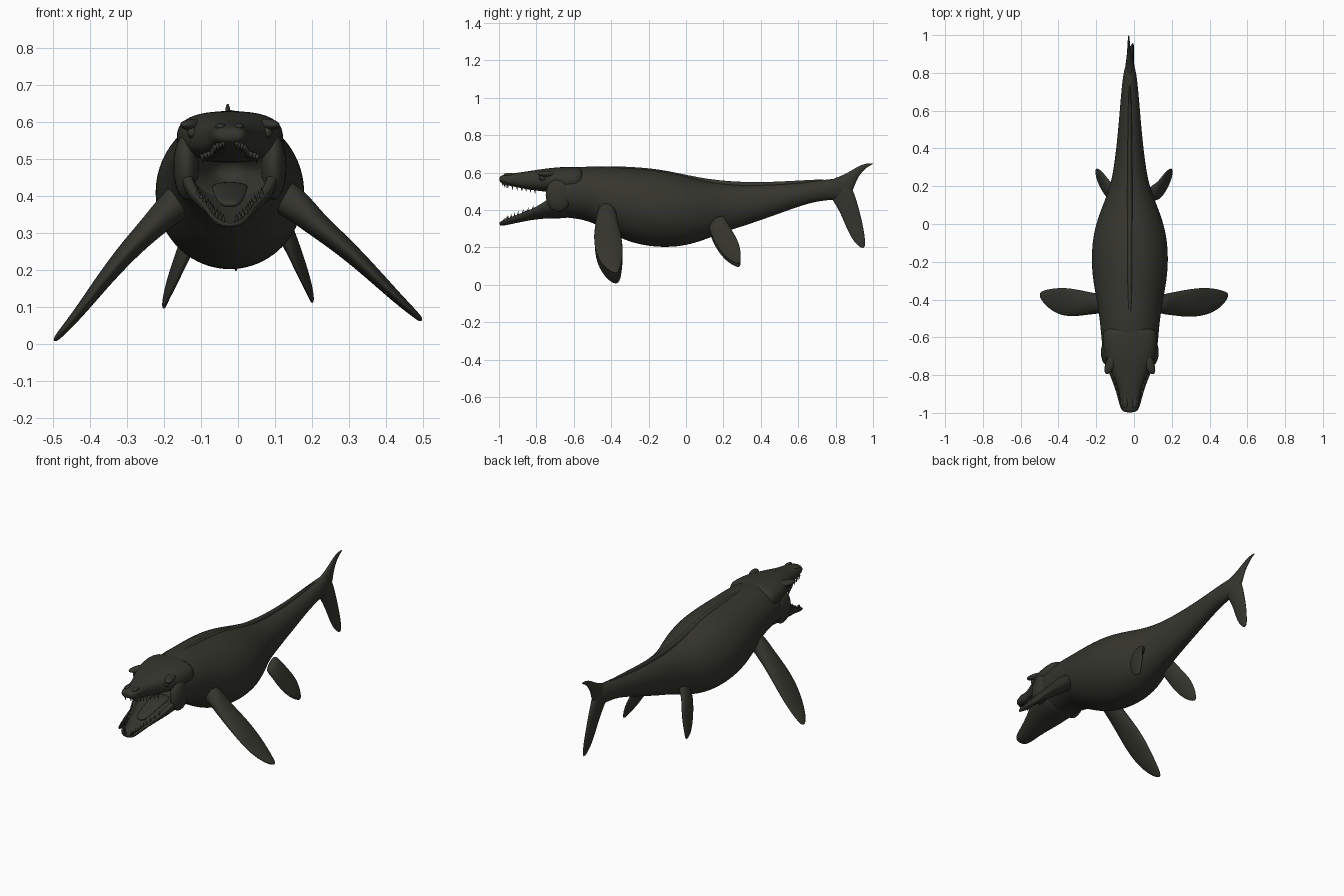
import bpy, bmesh, math
from mathutils import Vector as V

cube = bpy.data.objects.get("Cube")
if cube:
    bpy.data.objects.remove(cube)

skin = bpy.data.materials.new("dark olive skin")
skin.use_nodes = True
skin.diffuse_color = (0.036, 0.036, 0.027, 1)
bsdf = skin.node_tree.nodes["Principled BSDF"]
bsdf.inputs["Base Color"].default_value = skin.diffuse_color
bsdf.inputs["Roughness"].default_value = 0.8
MID = -0.022


def finish(name, bm, subdiv=2):
    bmesh.ops.recalc_face_normals(bm, faces=bm.faces)
    mesh = bpy.data.meshes.new(name)
    bm.to_mesh(mesh)
    bm.free()
    obj = bpy.data.objects.new(name, mesh)
    bpy.context.collection.objects.link(obj)
    mesh.materials.append(skin)
    for p in mesh.polygons:
        p.use_smooth = True
    if subdiv:
        obj.modifiers.new("Smooth", 'SUBSURF').levels = subdiv
        obj.modifiers["Smooth"].render_levels = subdiv
    return obj


def skin_rings(name, rings):
    """Bridge equal rings of points and cap both ends."""
    bm = bmesh.new()
    rows = [[bm.verts.new(p) for p in ring] for ring in rings]
    n = len(rows[0])
    for a, b in zip(rows, rows[1:]):
        for i in range(n):
            j = (i + 1) % n
            bm.faces.new((a[i], a[j], b[j], b[i]))
    bm.faces.new(rows[0])
    bm.faces.new(rows[-1])
    return finish(name, bm)


def oval(centre, a, b, n=20, power=1.0):
    pts = []
    for i in range(n):
        t = 2 * math.pi * i / n
        c, s = math.cos(t), math.sin(t)
        pts.append(V(centre) + V(a) * math.copysign(abs(c) ** power, c)
                   + V(b) * math.copysign(abs(s) ** power, s))
    return pts


def trunk(name, stations, power=1.0):
    """Stations are y, top z, bottom z, half width."""
    return skin_rings(name, [oval((MID, y, (t + b) / 2), (w, 0, 0), (0, 0, (t - b) / 2), power=power)
                             for y, t, b, w in stations])


def blade(name, stations):
    """Stations are leading edge point, trailing edge point, half thickness."""
    mids = [(V(p) + V(q)) / 2 for p, q, t in stations]
    rings = []
    for i, (p, q, t) in enumerate(stations):
        along = mids[min(i + 1, len(mids) - 1)] - mids[max(i - 1, 0)]
        chord = (V(p) - V(q)) / 2
        rings.append(oval(mids[i], chord, along.cross(chord).normalized() * t, n=16))
    return skin_rings(name, rings)


# Body, starting with a throat hollow that folds back to the cheeks
trunk("body", [
    (-.60, .50, .44, .04), (-.68, .52, .42, .08), (-.735, .55, .39, .115),
    (-.73, .58, .37, .135), (-.68, .62, .36, .145), (-.60, .63, .355, .153),
    (-.50, .636, .335, .162), (-.40, .632, .27, .178), (-.30, .626, .225, .198),
    (-.20, .62, .203, .206), (-.10, .607, .197, .202), (0, .583, .207, .183),
    (.10, .556, .238, .145), (.20, .54, .28, .105), (.30, .534, .31, .086),
    (.40, .534, .345, .073), (.50, .538, .38, .063), (.60, .545, .417, .054),
    (.70, .556, .447, .046), (.80, .57, .455, .035), (.86, .57, .46, .018)])

# Low ridge along the back
trunk("back_ridge", [(-.55, .636, .60, .01), (-.3, .634, .59, .016), (-.1, .614, .57, .016),
                     (.1, .562, .52, .015), (.4, .54, .50, .012), (.8, .575, .53, .008)])

# Upper jaw and skull
trunk("upper_jaw", [
    (-.998, .575, .553, .025), (-.985, .588, .542, .044), (-.94, .595, .528, .052),
    (-.88, .602, .516, .058), (-.82, .612, .505, .083), (-.75, .622, .497, .115),
    (-.68, .63, .49, .14), (-.60, .632, .49, .148), (-.54, .628, .50, .14)], power=.8)

# Lower jaw, a trough: y, top, bottom, half width
trough = [(-.998, .335, .318, .03), (-.98, .345, .313, .052), (-.90, .377, .332, .07),
          (-.82, .405, .347, .1), (-.75, .45, .354, .13), (-.68, .50, .354, .145),
          (-.60, .51, .353, .148)]
rings = []
for y, top, low, w in trough:
    arc = [math.pi * i / 10 for i in range(11)]
    outer = [V((MID + w * math.cos(t), y, top - (top - low) * math.sin(t) ** .8)) for t in arc]
    inner = [V((MID + .78 * w * math.cos(t), y, top - (top - low) * .65 * math.sin(t))) for t in reversed(arc)]
    rings.append(outer + inner)
skin_rings("lower_jaw", rings)

# Tongue
blade("tongue", [((MID + s, y, z), (MID - s, y, z), .012) for s, y, z in
                 ((.05, -.64, .43), (.05, -.72, .425), (.04, -.82, .395), (.025, -.88, .375))])


def ball(name, place, size, tilt=0):
    bm = bmesh.new()
    bmesh.ops.create_uvsphere(bm, u_segments=20, v_segments=12, radius=1)
    obj = finish(name, bm, 0)
    obj.location, obj.scale = place, size
    obj.rotation_euler[2] = tilt


# Brows, eyes, nostril bumps and the jaw hinges
for side, label in ((1, "left"), (-1, "right")):
    ball(label + "_brow", (MID + side * .1, -.735, .593), (.026, .065, .016), side * .4)
    ball(label + "_eye", (MID + side * .1, -.765, .572), (.015, .02, .016))
    ball(label + "_nostril_bump", (MID + side * .025, -.945, .588), (.014, .03, .01))
    ball(label + "_jaw_hinge", (MID + side * .118, -.68, .48), (.035, .07, .09))


# Teeth along both jaws, following the jaw edges
def teeth(name, edge, direction, count):
    bm = bmesh.new()
    for side in (-1, 1):
        for i in range(count):
            f = i / (count - 1) * (len(edge) - 1)
            k = min(int(f), len(edge) - 2)
            p = V(edge[k]).lerp(V(edge[k + 1]), f - k)
            ring = [bm.verts.new((MID + side * p.x + .007 * math.cos(a), p.y + .007 * math.sin(a), p.z))
                    for a in (j * math.pi / 3 for j in range(6))]
            tip = bm.verts.new((MID + side * p.x * .97, p.y + .004, p.z + direction * .028))
            for j in range(6):
                bm.faces.new((ring[j], ring[(j + 1) % 6], tip))
            bm.faces.new(ring)
    finish(name, bm, 0)


teeth("upper_teeth", [(.018, -.982, .551), (.04, -.955, .54), (.048, -.88, .525), (.075, -.81, .515)], -1, 10)
teeth("lower_teeth", [(.018, -.98, .326), (.045, -.955, .348), (.06, -.90, .368), (.088, -.82, .398)], 1, 10)

# Front flippers: x, z, leading y, trailing y, edge droop, half thickness
front = {"left": [(.09, .42, -.46, -.38, .05), (.16, .375, -.48, -.37, .045), (.21, .325, -.485, -.36, .034),
                  (.28, .27, -.495, -.345, .028), (.36, .195, -.49, -.335, .021),
                  (.43, .125, -.465, -.34, .015), (.48, .08, -.42, -.355, .01), (.498, .063, -.385, -.365, .006)],
         "right": [(-.12, .42, -.46, -.38, .05), (-.18, .37, -.475, -.37, .045), (-.235, .315, -.48, -.36, .034),
                   (-.30, .25, -.49, -.345, .028), (-.37, .165, -.49, -.335, .021),
                   (-.43, .085, -.465, -.34, .015), (-.48, .028, -.42, -.35, .01), (-.498, .008, -.385, -.365, .006)]}
for label, rows in front.items():
    blade(label + "_front_flipper", [((x, a, z), (x, b, z), t) for x, z, a, b, t in rows])

# Hind flippers: offset from the body, leading and trailing edges in y and z
hind = [(.09, .12, .30, .20, .37, .03), (.125, .127, .275, .215, .33, .024), (.15, .15, .215, .25, .275, .018),
        (.175, .19, .155, .285, .215, .013), (.195, .235, .115, .295, .15, .009), (.202, .28, .095, .292, .105, .005)]
for side, label, lift in ((1, "left", .012), (-1, "right", -.004)):
    blade(label + "_hind_flipper", [((side * x, a, az + lift), (side * x, b, bz + lift), t)
                                    for x, a, az, b, bz, t in hind])

# Tail fluke lobes
blade("upper_tail_lobe", [((-.022, .76, .56), (-.022, .82, .46), .026), ((-.022, .81, .575), (-.022, .89, .485), .022),
                          ((-.025, .87, .602), (-.025, .905, .545), .014), ((-.027, .92, .635), (-.027, .93, .59), .009),
                          ((-.028, .965, .65), (-.028, .965, .628), .006), ((-.028, 1, .65), (-.028, 1, .645), .003)])
blade("lower_tail_lobe", [((-.022, .77, .47), (-.022, .86, .565), .026), ((-.022, .785, .45), (-.022, .895, .51), .024),
                          ((-.018, .825, .385), (-.018, .922, .42), .018), ((-.013, .858, .30), (-.013, .945, .33), .013),
                          ((-.008, .895, .23), (-.008, .957, .255), .009), ((-.005, .94, .192), (-.005, .96, .2), .004)])
